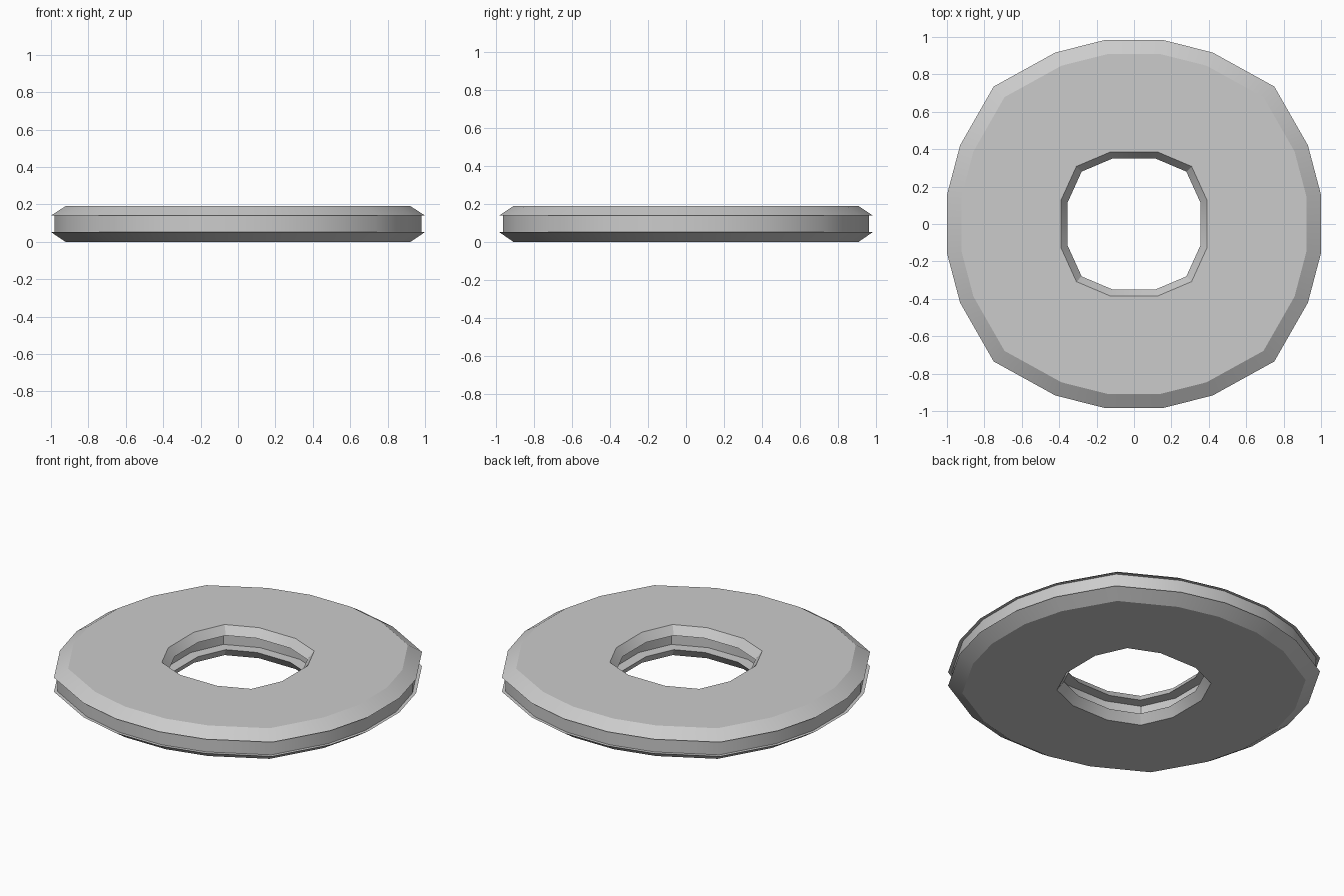
import bpy, bmesh, math

if "Cube" in bpy.data.objects:
    bpy.data.objects.remove(bpy.data.objects["Cube"])

# First-quadrant corners of the rim (20 sides) and of the hole (12 sides)
RIM = [(1.0, 0.155), (0.93, 0.42), (0.75, 0.735), (0.42, 0.917), (0.15, 0.985)]
HOLE = [(0.355, 0.115), (0.28, 0.28), (0.115, 0.35)]

# (scale, height) profiles from bottom to top: chamfer, groove, chamfer
RIM_PROFILE = [(0.923, 0), (1, 0.052), (0.98, 0.052), (0.98, 0.14), (1, 0.14), (0.923, 0.19)]
HOLE_PROFILE = [(1.1, 0), (1, 0.052), (1.18, 0.052), (1.18, 0.14), (1, 0.14), (1.1, 0.19)]


def full_outline(q):
    """Mirror a quadrant outline into a closed loop."""
    half = q + [(-x, y) for x, y in reversed(q)]
    return half + [(-x, -y) for x, y in half]


def sweep(bm, outline, profile):
    """Stack scaled copies of the outline and skin them; return end loops."""
    rings = [[bm.verts.new((x * s, y * s, z)) for x, y in outline] for s, z in profile]
    n = len(outline)
    for a, b in zip(rings, rings[1:]):
        for i in range(n):
            j = (i + 1) % n
            bm.faces.new((a[i], a[j], b[j], b[i]))
    return [[bm.edges.get((r[i], r[(i + 1) % n])) for i in range(n)]
            for r in (rings[0], rings[-1])]


# Grooved washer plate: outer rim and hole wall, joined by flat annular faces
bm = bmesh.new()
rim_ends = sweep(bm, full_outline(RIM), RIM_PROFILE)
hole_ends = sweep(bm, full_outline(HOLE), HOLE_PROFILE)
for outer, inner in zip(rim_ends, hole_ends):
    bmesh.ops.triangle_fill(bm, edges=outer + inner, use_beauty=True, use_dissolve=False)
bmesh.ops.recalc_face_normals(bm, faces=bm.faces[:])

mesh = bpy.data.meshes.new("grooved_ring_plate")
bm.to_mesh(mesh)
bm.free()
plate = bpy.data.objects.new("grooved_ring_plate", mesh)
bpy.context.collection.objects.link(plate)

# Smooth rim, crisp lips
bpy.context.view_layer.objects.active = plate
plate.select_set(True)
bpy.ops.object.shade_smooth_by_angle(angle=math.radians(32))
